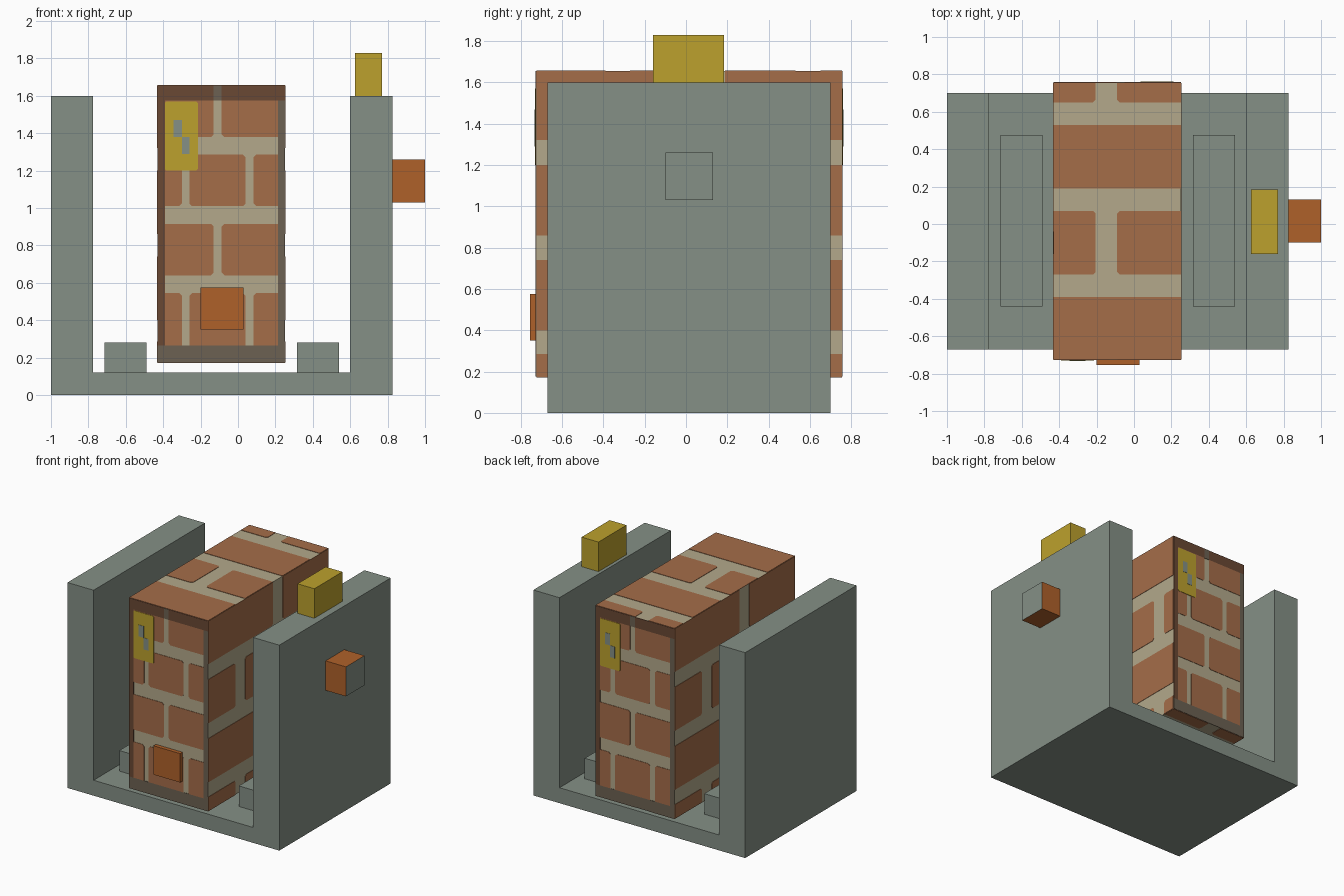
import bpy, bmesh

if "Cube" in bpy.data.objects:
    bpy.data.objects.remove(bpy.data.objects["Cube"])


def material(name, rgb):
    m = bpy.data.materials.new(name)
    lin = [(c / 255 / 12.92 if c < 11 else ((c / 255 + 0.055) / 1.055) ** 2.4) for c in rgb]
    m.diffuse_color = (*lin, 1)
    m.use_nodes = True
    m.node_tree.nodes["Principled BSDF"].inputs["Base Color"].default_value = m.diffuse_color
    return m


GREY = material("grey_green", (133, 144, 134))
BRICK = material("brick_red", (165, 109, 73))
MORTAR = material("mortar", (179, 169, 139))
DARK_BRICK = material("dark_brick", (106, 72, 52))
DARK_MORTAR = material("dark_mortar", (108, 97, 82))
YELLOW = material("yellow", (188, 161, 45))
ORANGE = material("orange", (175, 97, 42))


def finish(name, bm, mats):
    bmesh.ops.recalc_face_normals(bm, faces=bm.faces)
    me = bpy.data.meshes.new(name)
    bm.to_mesh(me)
    bm.free()
    for m in mats:
        me.materials.append(m)
    ob = bpy.data.objects.new(name, me)
    bpy.context.collection.objects.link(ob)
    return ob


def prism(bm, bottom, top):
    """Closed solid between two matching outlines."""
    a = [bm.verts.new(p) for p in bottom]
    b = [bm.verts.new(p) for p in top]
    n = len(a)
    bm.faces.new(a[::-1])
    bm.faces.new(b)
    for i in range(n):
        j = (i + 1) % n
        bm.faces.new((a[i], a[j], b[j], b[i]))


def box(name, x, y, z, mats):
    bm = bmesh.new()
    corners = [(x[0], y[0]), (x[1], y[0]), (x[1], y[1]), (x[0], y[1])]
    prism(bm, [(*c, z[0]) for c in corners], [(*c, z[1]) for c in corners])
    return finish(name, bm, mats)


# U-shaped cradle: one profile pulled from front to back
profile = [(-1, 0), (0.825, 0), (0.825, 1.6), (0.6, 1.6), (0.6, 0.12),
           (-0.775, 0.12), (-0.775, 1.6), (-1, 1.6)]
bm = bmesh.new()
prism(bm, [(x, -0.67, z) for x, z in profile], [(x, 0.70, z) for x, z in profile])
finish("cradle", bm, [GREY])

# Floor rails and wall blocks
box("left_rail", (-0.715, -0.49), (-0.44, 0.475), (0.12, 0.28), [GREY])
box("right_rail", (0.315, 0.54), (-0.44, 0.475), (0.12, 0.28), [GREY])
box("yellow_block", (0.625, 0.77), (-0.16, 0.185), (1.6, 1.83), [YELLOW])
side = box("side_button", (0.825, 1.0), (-0.10, 0.13), (1.03, 1.26), [ORANGE, GREY])
for p in side.data.polygons:          # grey outer end
    p.material_index = int(p.normal.x > 0.9)
box("front_button", (-0.20, 0.03), (-0.755, -0.72), (0.35, 0.575), [ORANGE])

# Brick pillar core
X0, X1, Y0, Y1, Z0, Z1 = -0.43, 0.25, -0.725, 0.755, 0.175, 1.655
CX, CY = (X0 + X1) / 2, (Y0 + Y1) / 2
box("pillar", (X0, X1), (Y0, Y1), (Z0, Z1), [MORTAR])

# Pillar sides: plate coordinates (u, v) and height h to a point
SIDES = {
    "front": lambda u, v, h: (u, Y0 - h, v),
    "back": lambda u, v, h: (2 * CX - u, Y1 + h, v),
    "right": lambda u, v, h: (X1 + h, u, v),
    "left": lambda u, v, h: (X0 - h, 2 * CY - u, v),
    "top": lambda u, v, h: (u, v, Z1 + h),
    "bottom": lambda u, v, h: (u, v, Z0 - h),
}


def plate(bm, side, u, v, h, bounds=None, cut=0.014):
    """Thin plate; corners inside the bounds are trimmed."""
    pts = []
    for cu, cv, du, dv, first in ((u[0], v[0], 1, 1, 0), (u[1], v[0], -1, 1, 1),
                                  (u[1], v[1], -1, -1, 0), (u[0], v[1], 1, -1, 1)):
        if bounds and cu not in bounds[0] and cv not in bounds[1]:
            pair = [(cu, cv + dv * cut), (cu + du * cut, cv)]
            pts += pair[::-1] if first else pair
        else:
            pts.append((cu, cv))
    f = SIDES[side]
    prism(bm, [f(a, b, -0.001) for a, b in pts], [f(a, b, h) for a, b in pts])


def courses(bm, side, bounds, rows, h=0.003):
    """Rows of bricks, each split by its upright joints."""
    (u0, u1), _ = bounds
    for v0, v1, joints in rows:
        edges = [u0] + [e for j in joints for e in j] + [u1]
        for a, b in zip(edges[::2], edges[1::2]):
            plate(bm, side, (a, b), (v0, v1), h, bounds)


# Bricks on the long sides, top and underside
one = [(0.07, 0.19)]
two = [(-0.39, -0.27), (0.53, 0.65)]
side_rows = [(Z0, 0.285, two), (0.40, 0.74, one), (0.86, 1.20, two), (1.32, Z1, one)]
split = [(-0.205, -0.09)]
top_rows = [(Y0, -0.39, []), (-0.27, 0.07, split), (0.19, 0.53, []), (0.65, Y1, split)]
bm = bmesh.new()
for s in ("right", "left"):
    courses(bm, s, ((Y0, Y1), (Z0, Z1)), side_rows)
for s in ("top", "bottom"):
    courses(bm, s, ((X0, X1), (Y0, Y1)), top_rows)

# Bricks inside the end panels
PU, PV = (-0.39, 0.213), (0.265, 1.575)
thirds = [(-0.30, -0.26), (0.04, 0.083)]
half = [(-0.13, -0.087)]
end_rows = [(PV[0], 0.545, thirds), (0.64, 0.915, half),
            (1.01, 1.285, thirds), (1.38, PV[1], half)]
for s in ("front", "back"):
    courses(bm, s, (PU, PV), end_rows)
finish("bricks", bm, [BRICK])

# Dark border around each end panel, badge with two slots
frame_mortar, frame_brick, badge, slots = (bmesh.new() for _ in range(4))
for s in ("front", "back"):
    plate(frame_mortar, s, (PU[0], X1), (Z0, PV[0]), 0.003)
    plate(frame_mortar, s, (PU[1], X1), (PV[0], PV[1]), 0.003)
    plate(frame_mortar, s, half[0], (PV[1], Z1), 0.003)
    plate(frame_brick, s, (X0, PU[0]), (PV[0], Z1), 0.003)
    plate(frame_mortar, s, (X0, PU[0]), (Z0, PV[0]), 0.003)
    plate(frame_brick, s, (PU[0], half[0][0]), (PV[1], Z1), 0.003)
    plate(frame_brick, s, (half[0][1], X1), (PV[1], Z1), 0.003)
    plate(badge, s, (-0.39, -0.215), (1.20, 1.57), 0.006, ((), ()), 0.008)
    plate(slots, s, (-0.345, -0.30), (1.38, 1.47), 0.008)
    plate(slots, s, (-0.30, -0.26), (1.29, 1.38), 0.008)
finish("border_mortar", frame_mortar, [DARK_MORTAR])
finish("border_bricks", frame_brick, [DARK_BRICK])
finish("badges", badge, [YELLOW])
finish("badge_slots", slots, [GREY])
